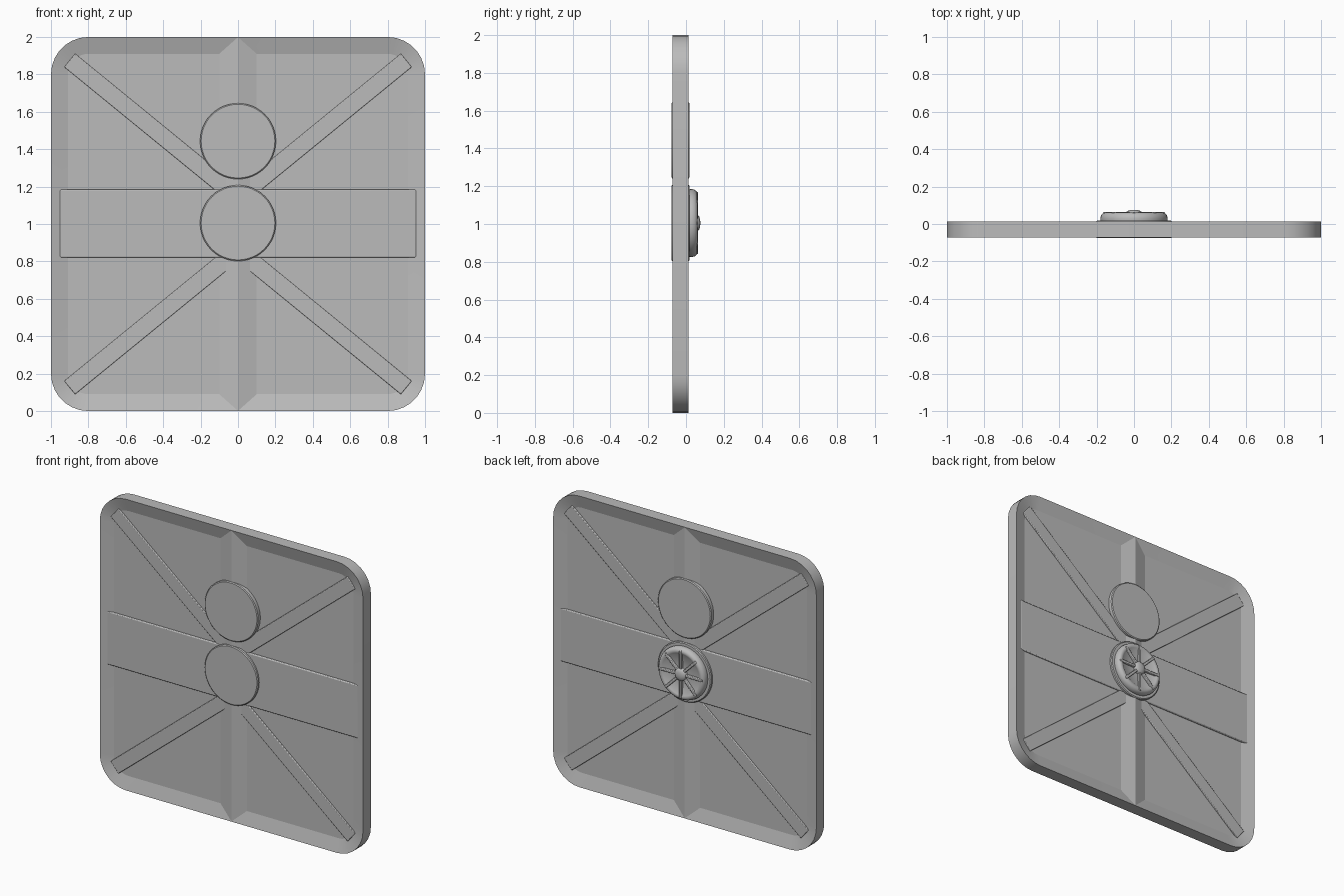
import bpy, bmesh, math
from mathutils import Matrix, Vector

if "Cube" in bpy.data.objects:
    bpy.data.objects.remove(bpy.data.objects["Cube"])

YC = -0.029          # middle of the panel thickness
HALF = 0.043         # half thickness at the rim
DEPTH = 0.025        # recess depth on each side
INSET = 0.09         # width of the sloping border

grey = bpy.data.materials.new("plain_grey")
grey.diffuse_color = (0.5, 0.5, 0.5, 1)
grey.use_nodes = True
grey.node_tree.nodes["Principled BSDF"].inputs["Base Color"].default_value = grey.diffuse_color


def finish(name, bm, bevel=0.0, segs=2, angle=30):
    bmesh.ops.recalc_face_normals(bm, faces=bm.faces)
    me = bpy.data.meshes.new(name)
    bm.to_mesh(me)
    bm.free()
    me.materials.append(grey)
    ob = bpy.data.objects.new(name, me)
    bpy.context.collection.objects.link(ob)
    if bevel:
        m = ob.modifiers.new("bevel", 'BEVEL')
        m.width, m.segments = bevel, segs
        m.limit_method = 'ANGLE'
    bpy.ops.object.select_all(action='DESELECT')
    ob.select_set(True)
    bpy.context.view_layer.objects.active = ob
    bpy.ops.object.shade_smooth_by_angle(angle=math.radians(angle))
    return ob


def rounded_square(half, r, n=7):
    pts = []
    for k, (sx, sz) in enumerate([(1, 1), (-1, 1), (-1, -1), (1, -1)]):
        for i in range(n + 1):
            a = math.pi / 2 * (k + i / n)
            pts.append((sx * (half - r) + r * math.cos(a),
                        1 + sz * (half - r) + r * math.sin(a)))
    return pts


def box(name, x0, x1, z0, z1, half_y, matrix=Matrix(), bevel=0.004):
    bm = bmesh.new()
    bmesh.ops.create_cube(bm, size=1)
    for v in bm.verts:
        v.co = matrix @ Vector(((x0 + x1) / 2 + v.co.x * (x1 - x0),
                                YC + v.co.y * 2 * half_y,
                                (z0 + z1) / 2 + v.co.z * (z1 - z0)))
    return finish(name, bm, bevel)


def lathe(name, profile, cz, n=48, angle=30):
    # profile of (radius, y) spun around the y direction
    bm = bmesh.new()
    rings = []
    for r, y in profile:
        if r == 0:
            rings.append([bm.verts.new((0, y, cz))] * n)
        else:
            rings.append([bm.verts.new((r * math.cos(2 * math.pi * i / n), y,
                                        cz + r * math.sin(2 * math.pi * i / n))) for i in range(n)])
    for a, b in zip(rings, rings[1:]):
        for i in range(n):
            j = (i + 1) % n
            bm.faces.new(list(dict.fromkeys([a[i], a[j], b[j], b[i]])))
    return finish(name, bm, angle=angle)


# panel with sloping recess on both sides
bm = bmesh.new()
outer = rounded_square(1.0, 0.2)
inner = rounded_square(1.0 - INSET, 0.2 - INSET)
loops = []
for pts, y in [(inner, -HALF + DEPTH), (outer, -HALF), (outer, HALF), (inner, HALF - DEPTH)]:
    loops.append([bm.verts.new((x, YC + y, z)) for x, z in pts])
for a, b in zip(loops, loops[1:]):
    for i in range(len(a)):
        j = (i + 1) % len(a)
        bm.faces.new([a[i], a[j], b[j], b[i]])
bm.faces.new(loops[0])
bm.faces.new(loops[-1])
finish("panel", bm, angle=14)

# vertical wedge ridge, running out to the rim, on each side
for s, side in [(-1, "front"), (1, "back")]:
    bm = bmesh.new()
    top, floor = YC + s * HALF, YC + s * (HALF - DEPTH)
    a, b = [bm.verts.new((0, top, z)) for z in (0.001, 1.999)]
    for sx in (-1, 1):
        c, d = [bm.verts.new((sx * 0.1, floor, z)) for z in (INSET, 2 - INSET)]
        bm.faces.new([a, b, d, c])
    ob = finish(side + "_ridge", bm, angle=5)
    # face outward
    if ob.data.polygons[0].normal.y * s < 0:
        ob.data.flip_normals()

# horizontal band and diagonal ribs, passing through both sides
box("cross_band", -0.955, 0.955, 0.82, 1.185, HALF - 0.013, bevel=0.006)
for sx in (-1, 1):
    for sz in (-1, 1):
        start, end = Vector((0, 0, 1 + sz * 0.14)), Vector((sx * 0.9, 0, 1 + sz * 0.875))
        d = end - start
        m = Matrix.Translation(start) @ Matrix.Rotation(-math.atan2(d.z, d.x), 4, 'Y')
        box("diagonal_rib", 0, d.length, -0.046, 0.046, HALF - 0.016, m)

# two round plates, passing through both sides
for name, cz in [("upper_disc", 1.443), ("lower_disc", 1.005)]:
    h = 0.047
    lathe(name, [(0, YC - h), (0.197, YC - h), (0.203, YC - h + 0.005),
                 (0.203, YC + h - 0.005), (0.197, YC + h), (0, YC + h)], cz)

# wheel handle on the back: rounded rim with a dished middle
lathe("wheel", [(0.178, 0.014), (0.180, 0.03), (0.176, 0.046), (0.167, 0.057), (0.155, 0.061),
                (0.143, 0.058), (0.132, 0.050), (0.05, 0.046), (0, 0.046)], 1.005, angle=40)

# eight spokes
for k in range(8):
    bm = bmesh.new()
    bmesh.ops.create_cube(bm, size=1)
    m = Matrix.Translation((0, 0, 1.005)) @ Matrix.Rotation(k * math.pi / 4, 4, 'Y')
    for v in bm.verts:
        v.co = m @ Vector((0.09 + v.co.x * 0.15, 0.051 + v.co.y * 0.025, v.co.z * 0.018))
    finish("spoke", bm, 0.004)

# domed hub
lathe("hub", [(0.044, 0.045), (0.043, 0.062), (0.034, 0.070), (0.018, 0.075), (0, 0.076)],
      1.005, n=24, angle=50)
